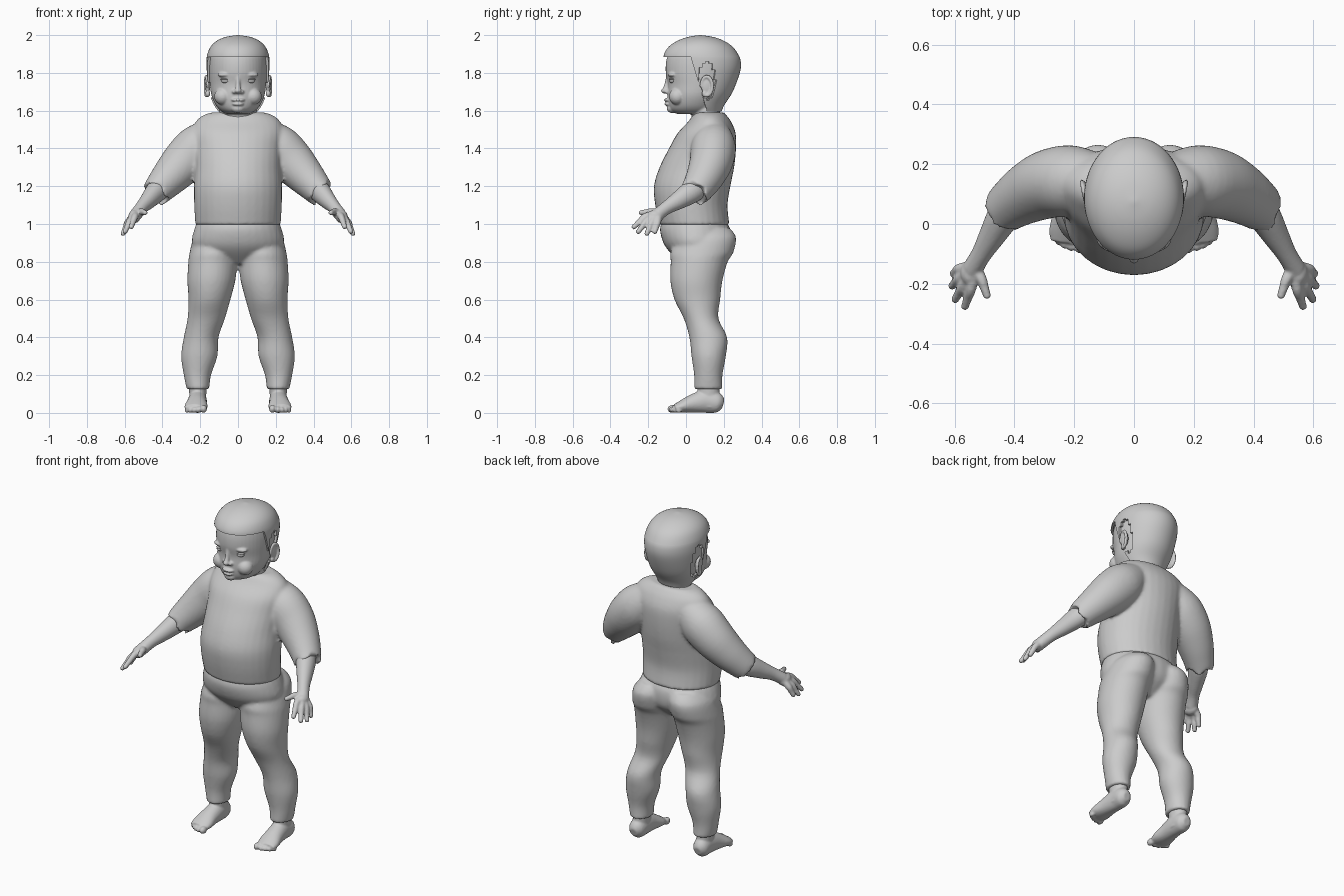
import bpy, bmesh, math
from mathutils import Vector, Matrix

if "Cube" in bpy.data.objects:
    bpy.data.objects.remove(bpy.data.objects["Cube"])

grey = bpy.data.materials.new("plain_grey")
grey.diffuse_color = (0.6, 0.6, 0.6, 1)
grey.use_nodes = True
grey.node_tree.nodes["Principled BSDF"].inputs["Base Color"].default_value = grey.diffuse_color
X = Vector((1, 0, 0))


def smooth_rings(rings, steps):
    """Catmull-Rom interpolation of (x, y, z, rx, ry) rings."""
    out = []
    for i in range(len(rings) - 1):
        p0, p1 = rings[max(i - 1, 0)], rings[i]
        p2, p3 = rings[i + 1], rings[min(i + 2, len(rings) - 1)]
        for s in range(steps):
            t = s / steps
            out.append([0.5 * (2 * b + (c - a) * t + (2 * a - 5 * b + 4 * c - d) * t * t
                               + (3 * b - a - 3 * c + d) * t ** 3)
                        for a, b, c, d in zip(p0, p1, p2, p3)])
    out.append(list(rings[-1]))
    return out


def loft(bm, rings, flat=False, n=32, steps=4, mirror=False, jag=0.0):
    """Closed tube through elliptical rings, level or square to its path."""
    rs = smooth_rings(rings, steps)
    for side in ((1, -1) if mirror else (1,)):
        loops = []
        for i, r in enumerate(rs):
            a, b = rs[max(i - 1, 0)], rs[min(i + 1, len(rs) - 1)]
            t = Vector((0, 0, 1)) if flat else (Vector(b[:3]) - Vector(a[:3])).normalized()
            u = (X - t * X.dot(t)).normalized()
            v = t.cross(u)
            loop = []
            for k in range(n):
                ang = 2 * math.pi * k / n
                p = Vector(r[:3]) + u * r[3] * math.cos(ang) + v * r[4] * math.sin(ang)
                if jag and i == len(rs) - 1:
                    p += t * jag * (abs((k % 7) - 3) - 1.5)
                loop.append(bm.verts.new((p.x * side, p.y, p.z)))
            loops.append(loop)
        for a, b in zip(loops, loops[1:]):
            for k in range(n):
                bm.faces.new((a[k], a[(k + 1) % n], b[(k + 1) % n], b[k]))
        bm.faces.new(loops[0])
        bm.faces.new(loops[-1])


def profile(rows):
    """Rows of z, front y, back y, half width become level rings."""
    return [(0, (f + b) / 2, z, w, (b - f) / 2) for z, f, b, w in rows]


def ball(bm, c, r, mirror=False):
    r = r if isinstance(r, tuple) else (r, r, r)
    for side in ((1, -1) if mirror else (1,)):
        m = Matrix.Translation((c[0] * side, c[1], c[2])) @ Matrix.Diagonal((*r, 1))
        bmesh.ops.create_uvsphere(bm, u_segments=24, v_segments=14, radius=1, matrix=m)


def finish(bm, name, voxel=0, iterations=4):
    bmesh.ops.recalc_face_normals(bm, faces=bm.faces)
    me = bpy.data.meshes.new(name)
    bm.to_mesh(me)
    bm.free()
    me.materials.append(grey)
    me.polygons.foreach_set("use_smooth", [True] * len(me.polygons))
    ob = bpy.data.objects.new(name, me)
    bpy.context.collection.objects.link(ob)
    if voxel:  # fuse overlapping volumes into one soft skin
        m = ob.modifiers.new("fuse", 'REMESH')
        m.mode, m.voxel_size, m.use_smooth_shade = 'VOXEL', voxel, True
        s = ob.modifiers.new("soften", 'SMOOTH')
        s.factor, s.iterations = 0.5, iterations
    return ob


# Shirt: body and two ragged sleeves
bm = bmesh.new()
loft(bm, profile([(0.995, -.14, .23, .226), (1.1, -.163, .22, .232), (1.2, -.17, .235, .234),
                  (1.3, -.14, .255, .228), (1.4, -.09, .265, .232), (1.48, -.045, .263, .24),
                  (1.54, .01, .24, .225), (1.575, .035, .215, .185), (1.59, .05, .2, .14)]), flat=True)
loft(bm, [(.12, .145, 1.48, .09, .09), (.205, .145, 1.41, .122, .118), (.28, .135, 1.335, .12, .115),
          (.35, .105, 1.26, .103, .102), (.405, .07, 1.2, .086, .088), (.435, .045, 1.165, .076, .08)],
     mirror=True, jag=0.015)
finish(bm, "shirt", 0.01, 4)

# Trousers: hips and two legs
bm = bmesh.new()
loft(bm, profile([(1.02, -.125, .21, .212), (.97, -.138, .235, .232), (.9, -.12, .235, .245),
                  (.85, -.085, .21, .21), (.79, -.02, .14, .09)]), flat=True)
loft(bm, [(.105, .13, .98, .08, .1), (.118, .11, .93, .116, .155), (.128, .085, .85, .128, .166),
          (.133, .07, .8, .13, .151), (.141, .055, .7, .127, .138), (.151, .06, .6, .111, .121),
          (.168, .08, .5, .099, .092), (.195, .118, .4, .092, .1), (.205, .12, .3, .096, .091),
          (.215, .118, .2, .072, .075), (.212, .118, .125, .06, .075)], flat=True, mirror=True)
finish(bm, "trousers", 0.01, 4)

# Feet with toes
bm = bmesh.new()
loft(bm, [(.215, .197, .045, .022, .025), (.215, .17, .052, .045, .052), (.214, .11, .062, .049, .062),
          (.218, .04, .05, .053, .05), (.222, -.02, .034, .061, .034), (.226, -.06, .024, .054, .02)],
     mirror=True)
loft(bm, [(.213, .125, .03, .045, .055), (.213, .12, .1, .045, .057), (.213, .118, .17, .05, .06)],
     flat=True, mirror=True)
for i in range(5):
    r = (.021, .017, .016, .015, .014)[i]
    ball(bm, ((.182, .21, .232, .252, .27)[i], -.073 + .0022 * i * i, r), (r * .85, r * 1.2, r), True)
finish(bm, "feet", 0.006, 2)

# Forearms and hands: each finger runs out of the palm
bm = bmesh.new()
loft(bm, [(.38, .085, 1.225, .055, .06), (.43, .035, 1.175, .056, .062), (.475, -.04, 1.125, .044, .048),
          (.51, -.1, 1.088, .034, .036), (.54, -.15, 1.05, .034, .034)], n=24, mirror=True)
ball(bm, (.548, -.163, 1.04), (.033, .045, .035), True)
fingers = [((.545, -.215, 1.04), (.565, -.275, .985)), ((.57, -.205, 1.02), (.598, -.252, .96)),
           ((.582, -.18, 1.01), (.608, -.207, .95)), ((.583, -.15, 1.01), (.604, -.165, .96)),
           ((.51, -.185, 1.065), (.492, -.238, 1.06))]
for knuckle, tip in fingers:
    mid = [(a + b) / 2 for a, b in zip(knuckle, tip)]
    loft(bm, [(.535, -.145, 1.055, .024, .024), (*knuckle, .018, .018), (*mid, .0155, .0155),
              (*tip, .013, .013)], n=16, mirror=True)
    ball(bm, tip, .0135, True)
finish(bm, "forearms_and_hands", 0.006, 2)

# Head: skull, neck and facial features
bm = bmesh.new()
loft(bm, profile([(1.582, -.045, .13, .06), (1.6, -.08, .16, .092), (1.63, -.093, .18, .118),
                  (1.68, -.098, .21, .14), (1.74, -.096, .24, .149), (1.8, -.107, .26, .153),
                  (1.86, -.105, .26, .152), (1.9, -.09, .24, .142), (1.95, -.04, .19, .1),
                  (1.97, .02, .13, .05)]), flat=True, n=48)
loft(bm, profile([(1.5, .03, .2, .11), (1.58, .03, .18, .1), (1.66, .03, .19, .1)]), flat=True)
loft(bm, [(0, -.093, 1.79, .012, .012), (0, -.1, 1.745, .011, .013), (0, -.11, 1.71, .016, .016)],
     flat=True, n=16)
ball(bm, (0, -.11, 1.705), (.018, .022, .015))
ball(bm, (.02, -.098, 1.7), (.012, .016, .011), True)
ball(bm, (0, -.097, 1.657), (.036, .02, .0095))
ball(bm, (0, -.095, 1.635), (.03, .02, .01))
ball(bm, (0, -.068, 1.612), (.036, .034, .026))
ball(bm, (.08, -.045, 1.675), (.046, .045, .045), True)
ball(bm, (.066, -.07, 1.79), (.042, .026, .014), True)
finish(bm, "head", 0.0055, 2)

# Eyes with upper lids
bm = bmesh.new()
ball(bm, (.066, -.072, 1.757), (.024, .017, .011), True)
ball(bm, (.066, -.071, 1.766), (.028, .019, .006), True)
finish(bm, "eyes")

# Ears: bowl, rim and lobe
bm = bmesh.new()
ball(bm, (.16, .11, 1.73), (.012, .03, .048), True)
ball(bm, (.16, .098, 1.69), (.013, .015, .018), True)
rim = []
for k in range(13):
    a = math.radians(-100 + 290 * k / 12)
    rim.append((.168 + .006 * math.cos(a), .11 + .03 * math.cos(a), 1.73 + .05 * math.sin(a)))
for p, q in zip(rim, rim[1:]):
    for s in (0, .5):
        ball(bm, Vector(p).lerp(Vector(q), s), (.008, .009, .01), True)
finish(bm, "ears", 0.0045, 2)

# Hair cap: shell trimmed at the fringe and temples, with ear openings
bm = bmesh.new()
loft(bm, profile([(1.595, .0, .188, .105), (1.63, -.06, .203, .13), (1.7, -.095, .247, .153),
                  (1.8, -.112, .285, .165), (1.86, -.118, .29, .167), (1.9, -.116, .275, .162),
                  (1.94, -.09, .245, .144), (1.97, -.045, .2, .112), (1.99, .01, .145, .066),
                  (2.0, .07, .08, .006)]), flat=True, n=72, steps=5)
bmesh.ops.recalc_face_normals(bm, faces=bm.faces)
for co, no in (((0, 0, 1.885), (0, 0, 1)), ((0, .02, 1.9), (0, 1, .3))):
    bmesh.ops.bisect_plane(bm, geom=bm.verts[:] + bm.edges[:] + bm.faces[:], plane_co=co, plane_no=no)


def bare(f):
    c = f.calc_center_median()
    face = c.z < 1.885 and c.y + .3 * c.z < .59
    ear = ((c.y - .112) / .045) ** 2 + ((c.z - 1.76) / .1) ** 2 < 1
    return face or ear or len(f.verts) > 20 and c.z < 1.7


bmesh.ops.delete(bm, geom=[f for f in bm.faces if bare(f)], context='FACES')
me_hair = finish(bm, "hair")
shell = me_hair.modifiers.new("thickness", 'SOLIDIFY')
shell.thickness, shell.offset = 0.014, -1
bpy.context.view_layer.objects.active = me_hair
me_hair.select_set(True)
bpy.ops.object.modifier_apply(modifier="thickness")
bpy.ops.object.shade_smooth_by_angle(angle=math.radians(40))
